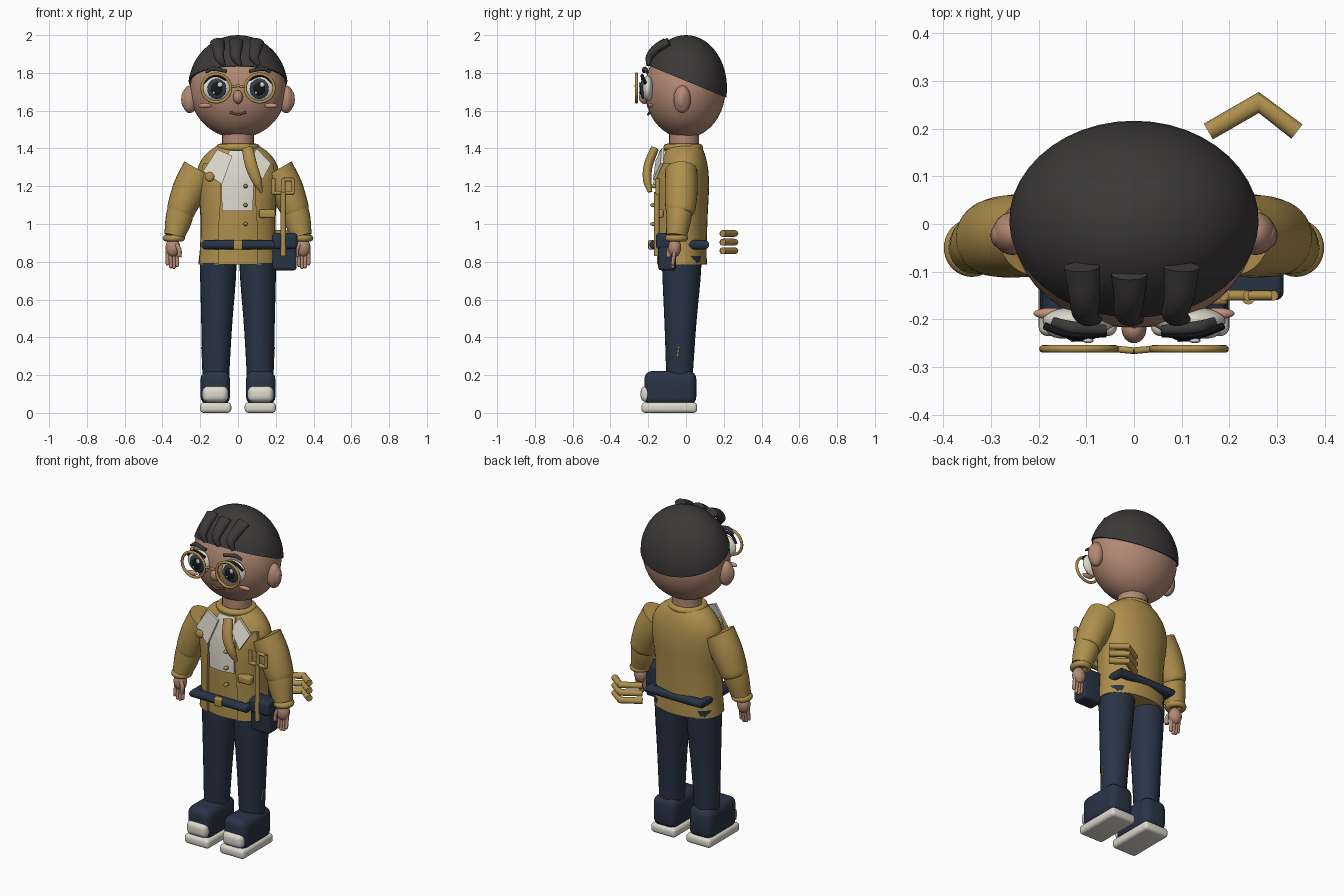
import bpy, bmesh, math
from mathutils import Vector, Matrix

default = bpy.data.objects.get("Cube")
if default:
    bpy.data.objects.remove(default, do_unlink=True)


def material(name, red, green, blue):
    mat = bpy.data.materials.new(name)
    mat.use_nodes = True
    color = (red, green, blue, 1)
    mat.diffuse_color = color
    shader = next(n for n in mat.node_tree.nodes if n.type == "BSDF_PRINCIPLED")
    shader.inputs["Base Color"].default_value = color
    shader.inputs["Roughness"].default_value = 0.7
    return mat


skin = material("skin", .45, .25, .175)
blush = material("blush", .55, .28, .21)
gold = material("mustard", .43, .28, .075)
white = material("off white", .72, .69, .61)
navy = material("navy", .022, .034, .06)
dark = material("dark hair", .045, .04, .04)
iris_color = material("iris", .035, .05, .065)
black = material("black", .008, .009, .012)
lip = material("lip", .2, .075, .05)
built = []


def finish(name, bm, mat):
    bmesh.ops.recalc_face_normals(bm, faces=bm.faces)
    mesh = bpy.data.meshes.new(name)
    bm.to_mesh(mesh)
    bm.free()
    mesh.materials.append(mat)
    obj = bpy.data.objects.new(name, mesh)
    bpy.context.collection.objects.link(obj)
    built.append(obj)
    return obj


def ellipsoid(loc, half, segments=28):
    bm = bmesh.new()
    bmesh.ops.create_uvsphere(bm, u_segments=segments, v_segments=segments * 2 // 3, radius=1)
    bm.transform(Matrix.Translation(loc) @ Matrix.Diagonal((*half, 1)))
    return bm


def ball(name, mat, loc, half, segments=28):
    return finish(name, ellipsoid(loc, half, segments), mat)


def box(name, mat, loc, size, bevel):
    bm = bmesh.new()
    bmesh.ops.create_cube(bm, size=1)
    bm.transform(Matrix.Translation(loc) @ Matrix.Diagonal((*size, 1)))
    bmesh.ops.bevel(bm, geom=bm.edges[:], offset=bevel, segments=4, profile=.5, affect="EDGES")
    return finish(name, bm, mat)


def refine(rows, steps=5):
    """Smooth curve through rows of position and radius values."""
    rows = [Vector(r) for r in rows]
    ext = [2 * rows[0] - rows[1]] + rows + [2 * rows[-1] - rows[-2]]
    out = []
    for a, b, c, d in zip(ext, ext[1:], ext[2:], ext[3:]):
        for i in range(steps):
            t = i / steps
            out.append(b + (c - a) * t / 2 + (2 * a - 5 * b + 4 * c - d) * t * t / 2
                       + (3 * b - a - 3 * c + d) * t ** 3 / 2)
    return out + [rows[-1]]


def sweep(name, mat, rows, ref=(0, 1, 0), sides=20, closed=False, axis=None, smooth=True):
    """Elliptical tube through rows of x, y, z, side radius, depth radius."""
    rows = refine(rows) if smooth and not closed else [Vector(r) for r in rows]
    bm, rings, count = bmesh.new(), [], len(rows)
    for i, row in enumerate(rows):
        before = rows[i - 1] if closed or i else row
        after = rows[(i + 1) % count] if closed or i < count - 1 else row
        tangent = Vector(axis) if axis else Vector((after - before)[:3]).normalized()
        side = tangent.cross(Vector(ref)).normalized()
        up = side.cross(tangent)
        turns = [math.tau * k / sides for k in range(sides)]
        rings.append([bm.verts.new(Vector(row[:3]) + side * row[3] * math.cos(t)
                                   + up * row[4] * math.sin(t)) for t in turns])
    for a, b in zip(rings, rings[1:] + rings[:1] if closed else rings[1:]):
        for k in range(sides):
            n = (k + 1) % sides
            bm.faces.new((a[k], a[n], b[n], b[k]))
    if not closed:
        bm.faces.new(rings[0])
        bm.faces.new(rings[-1])
    return finish(name, bm, mat)


def rod(name, mat, points, radius, **options):
    return sweep(name, mat, [(*p, radius, radius) for p in points], sides=12, **options)


def slab(name, mat, points, depth):
    bm = bmesh.new()
    face = bm.faces.new([bm.verts.new(p) for p in points])
    extruded = bmesh.ops.extrude_face_region(bm, geom=[face])["geom"]
    moved = [g for g in extruded if isinstance(g, bmesh.types.BMVert)]
    bmesh.ops.translate(bm, verts=moved, vec=(0, depth, 0))
    return finish(name, bm, mat)


# Torso: x, y centre, z, half width, half depth
torso_rows = refine([(0, -.02, .785, .21, .13), (0, -.02, .9, .2, .13), (0, -.02, 1.05, .2, .135),
                     (0, -.015, 1.2, .215, .137), (0, -.012, 1.3, .212, .128),
                     (0, -.01, 1.37, .17, .11), (0, -.01, 1.415, .11, .09)])
sweep("jacket_body", gold, torso_rows, sides=36, axis=(0, 0, -1), smooth=False)


def torso_front(x, z):
    row = min(torso_rows, key=lambda r: abs(r[2] - z))
    return row[1] - row[4] * math.sqrt(max(0, 1 - (x / row[3]) ** 2))


def panel(name, mat, rows, lift, columns=8):
    """Cloth piece hugging the chest, from rows of z, first x, last x."""
    bm, grid = bmesh.new(), []
    for z, first, last in refine(rows):
        xs = [first + (last - first) * k / columns for k in range(columns + 1)]
        grid.append([bm.verts.new((x, torso_front(x, z) - lift, z)) for x in xs])
    for a, b in zip(grid, grid[1:]):
        for k in range(columns):
            bm.faces.new((a[k], a[k + 1], b[k + 1], b[k]))
    extruded = bmesh.ops.extrude_face_region(bm, geom=bm.faces[:])["geom"]
    moved = [g for g in extruded if isinstance(g, bmesh.types.BMVert)]
    bmesh.ops.translate(bm, verts=moved, vec=(0, lift + .01, 0))
    return finish(name, bm, mat)


# Clothing on the chest
panel("shirt_front", white, [(1.07, -.085, .08), (1.25, -.085, .08), (1.39, -.045, .06)], .009)
for s, label in ((-1, "right"), (1, "left")):
    panel(label + "_jacket_front", gold, [(.79, s * .1, s * .205), (1, s * .1, s * .195),
          (1.2, s * .09, s * .205), (1.32, s * .125, s * .185)], .02)
slab("right_lapel", white, [(-.185, -.135, 1.28), (-.11, -.135, 1.395), (-.03, -.15, 1.36),
                            (-.085, -.175, 1.21)], .015)
slab("left_lapel", white, [(.1, -.13, 1.4), (.175, -.135, 1.32), (.13, -.175, 1.235),
                           (.06, -.16, 1.34)], .015)
sweep("scarf_tail", gold, [(.05, -.165, 1.4, .03, .022), (.07, -.2, 1.31, .032, .024),
                           (.1, -.205, 1.23, .026, .022), (.123, -.19, 1.17, .008, .012)])
for z in (1.2, 1.1, 1.0):
    ball("front_button", gold, (.04, -.17, z), (.011, .02, .011), 14)
ball("brooch", gold, (-.15, -.155, 1.25), (.025, .012, .025), 16)
box("chest_pocket", gold, (.155, -.145, 1.055), (.085, .05, .045), .01)


def ring(name, mat, centre, wide, deep, thick, flat=True, **options):
    turns = [math.tau * k / 40 for k in range(40)]
    points = [Vector(centre) + (Vector((wide * math.cos(t), deep * math.sin(t), 0)) if flat else
              Vector((wide * math.cos(t), 0, deep * math.sin(t)))) for t in turns]
    return rod(name, mat, points, thick, closed=True, ref=(0, 0, 1) if flat else (0, 1, 0))


ring("collar", gold, (0, -.015, 1.405), .095, .085, .02)
sweep("neck", skin, [(0, -.01, 1.36, .085, .08), (0, -.01, 1.5, .085, .08)], axis=(0, 0, -1))

# Belt with square corners
corners = [(-.172, -.165), (.172, -.165), (.172, .095), (-.172, .095)]
sweep("belt", navy, [(x, y, .89, .035, .025) for x, y in corners], ref=(0, 0, 1), closed=True)
box("buckle", gold, (0, -.185, .89), (.05, .03, .05), .008)

# Head and hair cap
ball("head", skin, (0, -.005, 1.71), (.255, .213, .255), 40)
cap = ellipsoid((0, 0, 1.72), (.264, .217, .28), 44)
cut = bmesh.ops.bisect_plane(cap, geom=cap.verts[:] + cap.edges[:] + cap.faces[:], clear_inner=True,
                             plane_co=(0, 0, 1.757), plane_no=(0, .175, .425))
bmesh.ops.holes_fill(cap, edges=[e for e in cap.edges if e.is_boundary])
finish("hair_cap", cap, dark)
for start, end, back in ((-.11, -.088, -.09), (-.01, 0, -.105), (.1, .098, -.09)):
    sweep("fringe_lock", dark, [(start, back, 1.965, .038, .022),
          ((start + end) / 2 - .005, -.155, 1.93, .032, .024),
          (end - .012, -.193, 1.885, .026, .02), (end + .012, -.2, 1.84, .01, .01)])

# Face
ball("nose", skin, (0, -.22, 1.672), (.026, .03, .036))
rod("mouth", lip, [(-.042, -.193, 1.592), (0, -.2, 1.58), (.042, -.193, 1.592)], .006,
    ref=(0, 0, 1))
for s, label in ((-1, "right"), (1, "left")):
    ball(label + "_ear", skin, (s * .255, -.02, 1.66), (.042, .045, .073))
    ball(label + "_inner_ear", skin, (s * .283, -.024, 1.66), (.018, .026, .045), 18)
    ball(label + "_cheek", blush, (s * .175, -.188, 1.627), (.036, .012, .013), 18)
    ball(label + "_eye_white", white, (s * .115, -.203, 1.718), (.077, .03, .068))
    ball(label + "_iris", iris_color, (s * .112, -.228, 1.716), (.05, .014, .054))
    ball(label + "_pupil", black, (s * .112, -.236, 1.716), (.032, .011, .036))
    ball(label + "_eye_glint", white, (s * .112 + .016, -.245, 1.738), (.012, .005, .014), 14)
    ball(label + "_small_glint", white, (s * .112 - .016, -.244, 1.695), (.006, .004, .007), 12)
    rod(label + "_eyelash", black, [(s * .185, -.215, 1.745), (s * .15, -.228, 1.778),
        (s * .11, -.232, 1.786), (s * .06, -.23, 1.765)], .008)
    sweep(label + "_eyebrow", dark, [(s * .17, -.205, 1.802, .006, .01),
          (s * .13, -.217, 1.822, .011, .013), (s * .06, -.222, 1.808, .009, .01)])
    # Glasses and their half of the bridge
    ring(label + "_glasses_rim", gold, (s * .115, -.262, 1.72), .076, .074, .008, flat=False)
    rod(label + "_glasses_bridge", gold, [(s * .041, -.262, 1.725), (0, -.266, 1.732)], .007)

    # Sleeves
    sweep(label + "_upper_sleeve", gold, [(s * .2, -.025, 1.283, .097, .085),
          (s * .25, -.025, 1.195, .092, .087), (s * .288, -.028, 1.11, .081, .083),
          (s * .305, -.03, 1.06, .072, .074), (s * .31, -.03, 1.045, .05, .05)], sides=28)
    sweep(label + "_lower_sleeve", gold, [(s * .297, -.033, 1.1, .07, .072),
          (s * .315, -.04, 1.02, .07, .066), (s * .337, -.05, .935, .054, .055)], sides=24)
    ring(label + "_cuff", gold, (s * .34, -.05, .925), .041, .043, .018)

    # Hands
    ball(label + "_palm", skin, (s * .345, -.06, .875), (.039, .034, .05), 20)
    for k in range(4):
        x = s * (.322 + .017 * k)
        tip = (.782, .772, .775, .79)[k]
        rod(label + "_finger", skin, [(x, -.06, .86), (x, -.066, tip + .03), (x, -.07, tip)], .01)
        ball(label + "_fingertip", skin, (x, -.07, tip), (.01, .01, .01), 12)
    rod(label + "_thumb", skin, [(s * .325, -.08, .89), (s * .31, -.09, .86),
        (s * .312, -.092, .825)], .012)

    # Trousers
    sweep(label + "_leg", navy, [(s * .105, -.022, .83, .098, .106), (s * .106, -.024, .7, .094, .1),
          (s * .113, -.03, .45, .081, .083), (s * .118, -.035, .17, .07, .069)],
          sides=28, axis=(0, 0, -1))
    rod(label + "_ankle_stitch", gold, [(s * .188, -.045, .295), (s * .19, -.038, .35)], .005)

    # Shoes
    box(label + "_shoe", navy, (s * .12, -.083, .132), (.155, .275, .18), .042)
    box(label + "_toe_cap", white, (s * .12, -.205, .1), (.135, .07, .085), .03)
    box(label + "_sole", white, (s * .118, -.088, .028), (.165, .295, .056), .02)

# Pouch with strap and fork-shaped clip
box("pouch", navy, (.247, -.1, .852), (.128, .095, .195), .018)
box("pouch_flap", navy, (.247, -.115, .91), (.134, .09, .085), .018)
rod("pouch_strap", gold, [(.24, -.155, .83), (.24, -.155, 1.17)], .014)
rod("clip_bar", gold, [(.185, -.15, 1.165), (.295, -.15, 1.165)], .011, ref=(0, 0, 1))
for x in (.188, .24, .292):
    rod("clip_prong", gold, [(x, -.15, 1.16), (x, -.15, 1.24)], .011)
rod("clip_top", gold, [(.24, -.15, 1.235), (.29, -.15, 1.235)], .01, ref=(0, 0, 1))

# Angled bars behind the hip
for z in (.858, .904, .95):
    sweep("back_bar", gold, [(.156, .194, z, .019, .018), (.262, .255, z, .022, .018),
                             (.342, .194, z, .019, .018)], ref=(0, 0, 1), smooth=False)

# Smooth shading with sharp edges kept
bpy.ops.object.select_all(action="DESELECT")
for obj in built:
    obj.select_set(True)
bpy.context.view_layer.objects.active = built[0]
bpy.ops.object.shade_smooth_by_angle(angle=math.radians(40))
